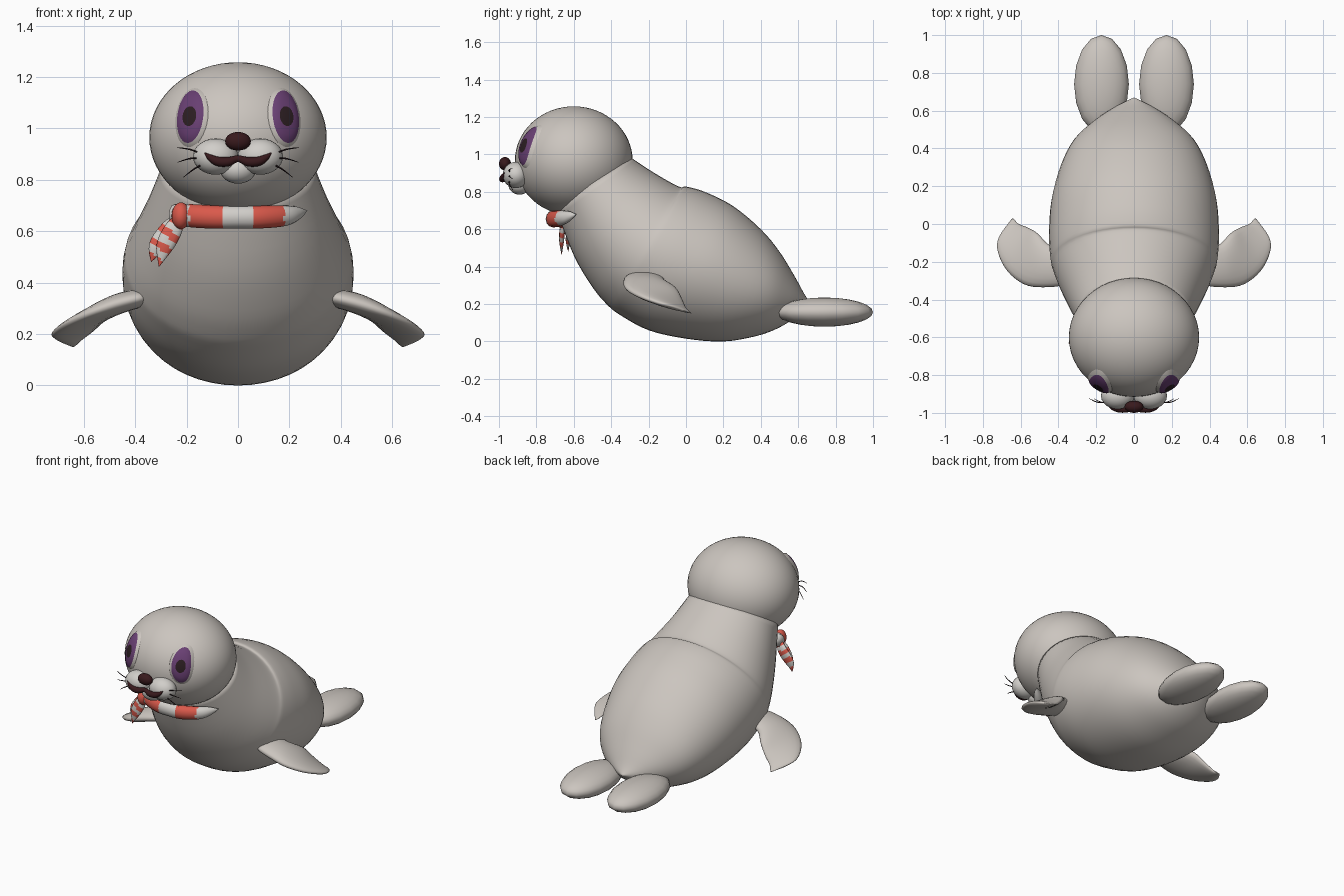
import bpy, bmesh
from math import sin, cos, pi, sqrt
from mathutils import Vector

cube = bpy.data.objects.get("Cube")
if cube:
    bpy.data.objects.remove(cube, do_unlink=True)


def material(name, rgb):
    m = bpy.data.materials.new(name)
    m.use_nodes = True
    m.diffuse_color = (*rgb, 1)
    m.node_tree.nodes["Principled BSDF"].inputs["Base Color"].default_value = (*rgb, 1)
    return m


GREY = material("warm grey fur", (0.60, 0.56, 0.52))
WHITE = material("off white", (0.64, 0.62, 0.59))
PURPLE = material("purple iris", (0.14, 0.05, 0.17))
DARK = material("dark pupil", (0.025, 0.013, 0.016))
BROWN = material("dark brown", (0.04, 0.01, 0.012))
RED = material("scarf red", (0.70, 0.10, 0.07))


def finish(name, bm, mats, rule=None):
    bmesh.ops.remove_doubles(bm, verts=bm.verts, dist=0.00005)
    bmesh.ops.recalc_face_normals(bm, faces=bm.faces)
    mesh = bpy.data.meshes.new(name)
    bm.to_mesh(mesh)
    bm.free()
    for m in mats:
        mesh.materials.append(m)
    mesh.shade_smooth()
    if rule:
        for p in mesh.polygons:
            p.material_index = rule(p.center)
    ob = bpy.data.objects.new(name, mesh)
    bpy.context.collection.objects.link(ob)
    return ob


def ellipsoid(name, centre, radii, mat, segs=24, rings=16):
    bm = bmesh.new()
    bmesh.ops.create_uvsphere(bm, u_segments=segs, v_segments=rings, radius=1)
    bmesh.ops.scale(bm, vec=radii, verts=bm.verts)
    bmesh.ops.translate(bm, vec=centre, verts=bm.verts)
    return finish(name, bm, [mat])


def smooth_rows(rows, steps):
    """Pass a smooth curve through rows of numbers."""
    out = []
    for i in range(len(rows) - 1):
        quad = zip(rows[max(i - 1, 0)], rows[i], rows[i + 1], rows[min(i + 2, len(rows) - 1)])
        quad = list(quad)
        for s in range(steps):
            t = s / steps
            out.append([b + t * (c - a) / 2 + t * t * (a - 2.5 * b + 2 * c - d / 2)
                        + t ** 3 * (1.5 * (b - c) + (d - a) / 2) for a, b, c, d in quad])
    return out + [list(rows[-1])]


def loft(name, rings, mats, segs=24, rule=None):
    """Skin elliptical rings given as (centre, half axis, half axis)."""
    bm = bmesh.new()
    loops = []
    for c, u, v in rings:
        angles = [2 * pi * k / segs for k in range(segs)]
        loops.append([bm.verts.new(c + u * cos(a) + v * sin(a)) for a in angles])
    for a, b in zip(loops, loops[1:]):
        for k in range(segs):
            n = (k + 1) % segs
            bm.faces.new((a[k], a[n], b[n], b[k]))
    for end in (loops[0], loops[-1]):
        if (end[0].co - end[segs // 2].co).length > 0.001:
            bm.faces.new(end)
    return finish(name, bm, mats, rule)


def tube(name, path, mats, flat=1.0, segs=12, steps=6, rule=None):
    """Path rows are x, y, z, radius; flat scales the depth."""
    rows = smooth_rows(path, steps)
    rings = []
    for i, r in enumerate(rows):
        a, b = rows[max(i - 1, 0)], rows[min(i + 1, len(rows) - 1)]
        d = (Vector(b[:3]) - Vector(a[:3])).normalized()
        side = d.cross(Vector((0, 1, 0))).normalized()
        rings.append((Vector(r[:3]), side * r[3], d.cross(side) * r[3] * flat))
    return loft(name, rings, mats, segs, rule)


# Body: rows are top y, top z, bottom y, bottom z, half width
body_rows = [
    (0.67, 0.20, 0.67, 0.20, 0.0), (0.635, 0.25, 0.60, 0.14, 0.10),
    (0.58, 0.35, 0.50, 0.075, 0.215), (0.50, 0.48, 0.38, 0.03, 0.32),
    (0.40, 0.60, 0.20, 0.0, 0.39), (0.25, 0.725, 0.0, 0.015, 0.437),
    (0.10, 0.80, -0.20, 0.06, 0.45), (0.0, 0.828, -0.35, 0.14, 0.443),
    (-0.03, 0.825, -0.42, 0.195, 0.43), (-0.10, 0.86, -0.50, 0.29, 0.40),
    (-0.20, 0.92, -0.60, 0.46, 0.35), (-0.29, 0.98, -0.70, 0.72, 0.295)]
rings = []
for ty, tz, by, bz, w in smooth_rows(body_rows, 4):
    top, low = Vector((0, ty, tz)), Vector((0, by, bz))
    rings.append(((top + low) / 2, Vector((max(w, 0), 0, 0)), (top - low) / 2))
loft("body", rings, [GREY], 48)

# Head
HEAD, HR = Vector((0, -0.60, 0.965)), Vector((0.345, 0.315, 0.292))
ellipsoid("head", HEAD, HR, GREY, 48, 32)


def head_front(x, z):
    q = 1 - (x / HR.x) ** 2 - ((z - HEAD.z) / HR.z) ** 2
    return HEAD.y - HR.y * sqrt(max(q, 0))


# Eye domes: rows are half width, half height, bulge; iris and pupil by ring
eye_rows = [(0, 0, 0.02), (0.025, 0.036, 0.019), (0.036, 0.066, 0.017),
            (0.049, 0.098, 0.012), (0.067, 0.120, -0.004)]
for s, label in ((1, "left"), (-1, "right")):
    bm = bmesh.new()
    loops = []
    for rx, rz, h in eye_rows:
        loop = []
        for k in range(32):
            a = 2 * pi * k / 32
            z = 1.042 + rz * sin(a)
            x = 0.18 + rx * cos(a) - 0.1 * rz * sin(a)
            p = Vector((s * x, head_front(x, z), z))
            n = Vector([(p[i] - HEAD[i]) / HR[i] ** 2 for i in range(3)]).normalized()
            loop.append(bm.verts.new(p + n * h))
        loops.append(loop)
    for j in range(4):
        for k in range(32):
            n = (k + 1) % 32
            f = bm.faces.new((loops[j][k], loops[j][n], loops[j + 1][n], loops[j + 1][k]))
            f.material_index = (2, 1, 1, 0)[j]
    finish(label + "_eye", bm, [GREY, PURPLE, DARK])

# Muzzle, nose and mouth
for s, label in ((1, "left"), (-1, "right")):
    ellipsoid(label + "_cheek", (s * 0.087, -0.91, 0.89), (0.088, 0.07, 0.07), WHITE)
ellipsoid("chin", (0, -0.89, 0.84), (0.07, 0.06, 0.055), WHITE)
ellipsoid("nose", (0, -0.968, 0.95), (0.05, 0.032, 0.036), BROWN)
mouth = [(0, -0.975, 0.882, 0.013), (0.04, -0.98, 0.87, 0.018), (0.08, -0.98, 0.872, 0.018),
         (0.11, -0.975, 0.888, 0.012), (0.132, -0.97, 0.907, 0.0)]
mouth = [(-x, y, z, r) for x, y, z, r in mouth[:0:-1]] + mouth
tube("mouth", mouth, [BROWN])

# Whiskers
for s, label in ((1, "left"), (-1, "right")):
    for i, (x, z, ex, ez) in enumerate([(0.14, 0.90, 0.237, 0.925), (0.14, 0.885, 0.235, 0.868),
                                        (0.125, 0.865, 0.212, 0.81)]):
        tube(f"{label}_whisker_{i}", [(s * x, -0.94, z, 0.003),
             (s * (x + ex) / 2, -0.945, (z + ez) / 2 + 0.006, 0.003),
             (s * ex, -0.925, ez, 0.001)], [DARK], segs=6, steps=3)

# Front flippers: rows are leading edge, trailing edge, half thickness
flipper_rows = [
    (0.36, -0.26, 0.345, 0.36, -0.22, 0.345, 0.0),
    (0.37, -0.32, 0.343, 0.37, -0.13, 0.345, 0.033),
    (0.48, -0.335, 0.315, 0.45, -0.11, 0.32, 0.04),
    (0.58, -0.32, 0.28, 0.51, -0.05, 0.28, 0.036),
    (0.67, -0.25, 0.24, 0.56, -0.02, 0.225, 0.03),
    (0.72, -0.15, 0.205, 0.61, 0.0, 0.18, 0.022),
    (0.715, -0.07, 0.185, 0.63, 0.02, 0.158, 0.012),
    (0.645, 0.03, 0.15, 0.64, 0.03, 0.15, 0.0)]
for s, label in ((1, "left"), (-1, "right")):
    rings = []
    for r in smooth_rows(flipper_rows, 4):
        lead, trail = Vector((s * r[0], r[1], r[2])), Vector((s * r[3], r[4], r[5]))
        up = Vector((s * 0.45, 0, 0.9)) * max(r[6], 0)
        rings.append(((lead + trail) / 2, (lead - trail) / 2, up))
    loft(label + "_front_flipper", rings, [GREY], 20)
    # Rear flippers
    ellipsoid(label + "_rear_flipper", (s * 0.172, 0.74, 0.157), (0.145, 0.26, 0.078), GREY, 16, 12)


# Scarf: band across the chest, knot, and two hanging ends
def band_stripe(c):
    return 1 if -0.19 < c.x < -0.06 or 0.055 < c.x < 0.18 else 0


tube("scarf_band", [(-0.25, -0.62, 0.665, 0.04), (-0.18, -0.67, 0.66, 0.045),
     (-0.09, -0.705, 0.655, 0.045), (0, -0.715, 0.655, 0.044), (0.09, -0.705, 0.655, 0.044),
     (0.18, -0.665, 0.66, 0.04), (0.23, -0.625, 0.67, 0.027), (0.27, -0.585, 0.68, 0.0)],
     [WHITE, RED], flat=0.8, steps=8, rule=band_stripe)
ellipsoid("scarf_knot", (-0.222, -0.665, 0.66), (0.036, 0.045, 0.052), RED)
for i, (x, y) in enumerate(((-0.30, -0.665), (-0.33, -0.63))):
    tube(f"scarf_end_{i}", [(-0.225, -0.65, 0.66, 0.015), (-0.25 - i * 0.015, y + 0.005, 0.61, 0.035),
         (x + 0.015, y, 0.54, 0.033), (x - 0.008, y, 0.46 + i * 0.02, 0.0)],
         [WHITE, RED], flat=0.4, steps=8,
         rule=lambda c: int((c.z + 0.7 * c.x) / 0.035) % 2)
